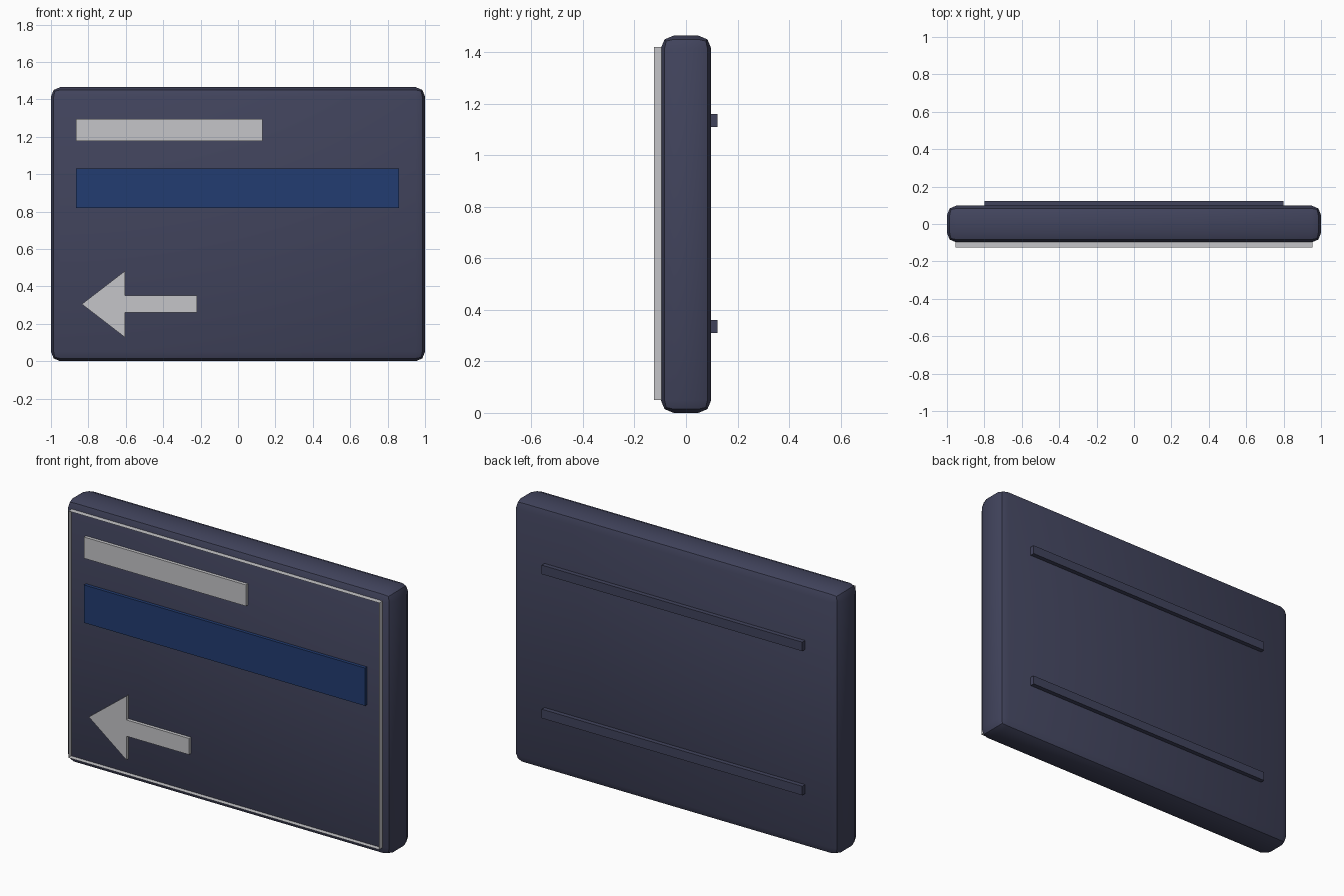
import bpy, bmesh, math

if "Cube" in bpy.data.objects:
    bpy.data.objects.remove(bpy.data.objects["Cube"], do_unlink=True)


def material(name, rgb):
    m = bpy.data.materials.new(name)
    m.use_nodes = True
    m.diffuse_color = (*rgb, 1)
    bsdf = m.node_tree.nodes["Principled BSDF"]
    bsdf.inputs["Base Color"].default_value = (*rgb, 1)
    bsdf.inputs["Roughness"].default_value = 0.6
    return m


NAVY = material("dark slate blue", (0.053, 0.057, 0.108))
WHITE = material("light grey", (0.56, 0.56, 0.58))
BLUE = material("deep blue", (0.016, 0.045, 0.165))

FRONT = -0.098  # front face of the board
BACK = 0.098


def finish(bm, name, mat):
    bmesh.ops.recalc_face_normals(bm, faces=bm.faces[:])
    me = bpy.data.meshes.new(name)
    bm.to_mesh(me)
    bm.free()
    me.materials.append(mat)
    ob = bpy.data.objects.new(name, me)
    bpy.context.collection.objects.link(ob)
    return ob


def plate(name, outline, y0, y1, mat, border=0):
    """Extrude an xz outline from y0 to y1; border > 0 leaves only a rim."""
    bm = bmesh.new()
    face = bm.faces.new([bm.verts.new((x, y0, z)) for x, z in outline])
    if border:
        bmesh.ops.inset_individual(bm, faces=[face], thickness=border)
        bmesh.ops.delete(bm, geom=[face], context='FACES')
    ext = bmesh.ops.extrude_face_region(bm, geom=bm.faces[:], use_keep_orig=True)
    moved = [g for g in ext["geom"] if isinstance(g, bmesh.types.BMVert)]
    bmesh.ops.translate(bm, verts=moved, vec=(0, y1 - y0, 0))
    return finish(bm, name, mat)


def rect(x0, x1, z0, z1):
    return [(x0, z0), (x1, z0), (x1, z1), (x0, z1)]


# Board with rounded edges
board = plate("sign_board", rect(-1, 1, 0, 1.465), FRONT, BACK, NAVY)
bevel = board.modifiers.new("rounded_edges", 'BEVEL')
bevel.width = 0.05
bevel.segments = 2
bpy.context.view_layer.objects.active = board
board.select_set(True)
bpy.ops.object.modifier_apply(modifier=bevel.name)
bpy.ops.object.shade_smooth_by_angle(angle=math.radians(30))

# Thin raised border line
plate("border_line", rect(-0.955, 0.955, 0.05, 1.42), FRONT + 0.004, -0.125, WHITE, border=0.012)

# Raised panels and direction arrow
plate("header_strip", rect(-0.865, 0.13, 1.178, 1.296), FRONT + 0.004, -0.116, WHITE)
plate("blue_band", rect(-0.865, 0.862, 0.82, 1.03), FRONT + 0.004, -0.116, BLUE)
arrow = [(-0.835, 0.305), (-0.605, 0.128), (-0.605, 0.26), (-0.22, 0.26),
         (-0.22, 0.35), (-0.605, 0.35), (-0.605, 0.482)]
plate("direction_arrow", arrow, FRONT + 0.004, -0.116, WHITE)

# Mounting rails on the back
for label, z in (("lower", 0.335), ("upper", 1.135)):
    plate(f"{label}_mounting_rail", rect(-0.8, 0.8, z - 0.025, z + 0.025), BACK - 0.01, 0.123, NAVY)
